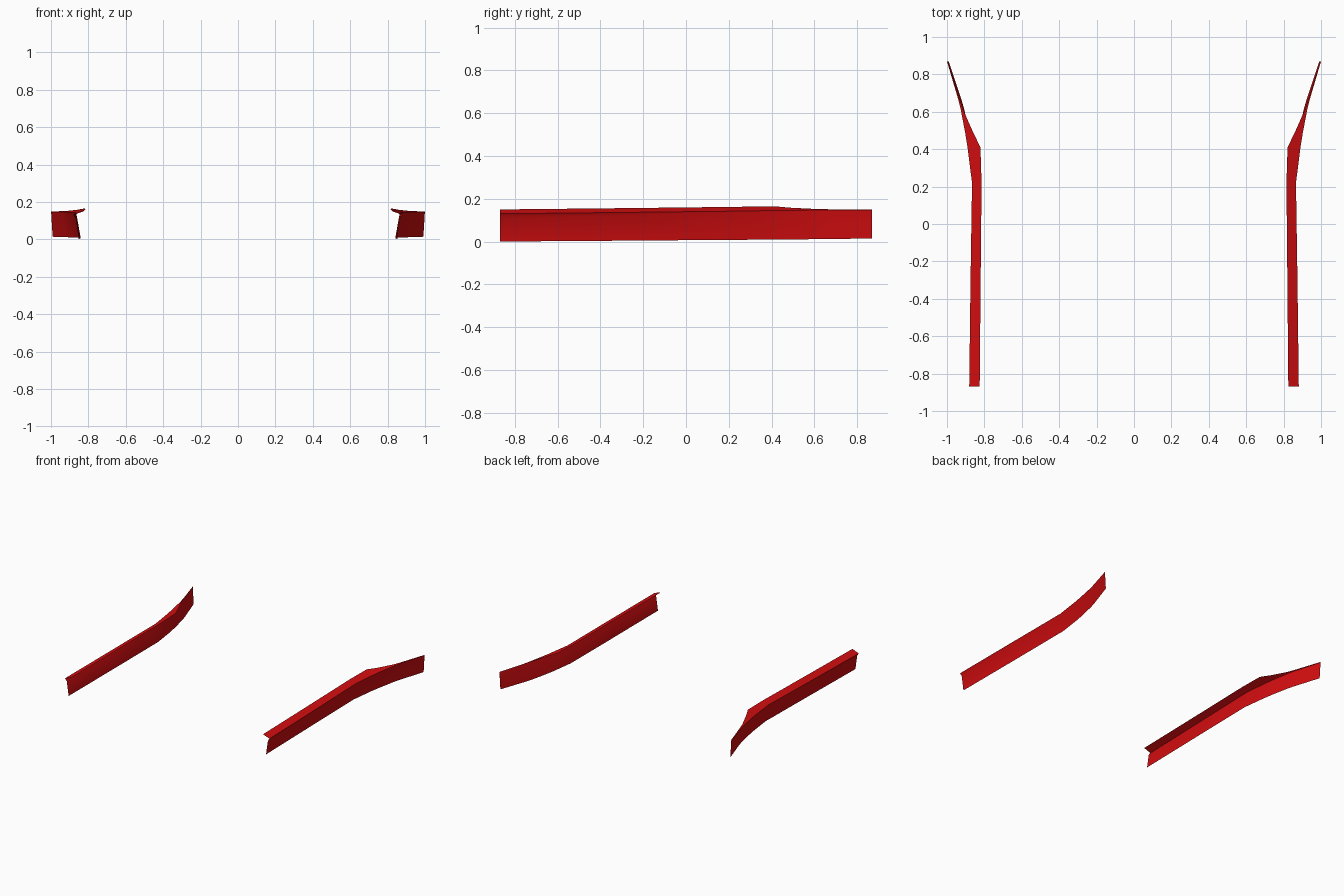
import bpy
import bmesh

cube = bpy.data.objects.get("Cube")
if cube:
    bpy.data.objects.remove(cube, do_unlink=True)

red = bpy.data.materials.new("red paint")
red.use_nodes = True
color = (0.64, 0.004, 0.005, 1)
red.diffuse_color = color
red.node_tree.nodes["Principled BSDF"].inputs["Base Color"].default_value = color

# Cross-sections along the skirt: y, then (x, z) of the flange tip,
# outer lip, neck under the lip and bottom edge
SECTIONS = [
    (-0.87, (0.825, 0.150), (0.881, 0.130), (0.867, 0.111), (0.851, 0.000)),
    (-0.30, (0.820, 0.156), (0.874, 0.136), (0.865, 0.122), (0.845, 0.004)),
    (0.22, (0.815, 0.162), (0.866, 0.142), (0.864, 0.136), (0.841, 0.008)),
    (0.41, (0.821, 0.165), (0.890, 0.145), (0.888, 0.140), (0.866, 0.009)),
    (0.49, (0.860, 0.158), (0.903, 0.146), (0.901, 0.141), (0.881, 0.010)),
    (0.61, (0.913, 0.152), (0.926, 0.147), (0.925, 0.143), (0.907, 0.011)),
    (0.66, (0.930, 0.151), (0.938, 0.147), (0.937, 0.143), (0.921, 0.012)),
    (0.87, (0.997, 0.149), (1.000, 0.147), (0.999, 0.143), (0.991, 0.014)),
]


def make_skirt(name, side):
    bm = bmesh.new()
    rows = [[bm.verts.new((side * x, y, z)) for x, z in pts]
            for y, *pts in SECTIONS]
    for a, b in zip(rows, rows[1:]):
        for i in range(len(a) - 1):
            quad = [a[i], a[i + 1], b[i + 1], b[i]]
            # Outer faces point up and away from the centre
            bm.faces.new(quad if side > 0 else quad[::-1])
    mesh = bpy.data.meshes.new(name)
    bm.to_mesh(mesh)
    bm.free()
    mesh.materials.append(red)
    obj = bpy.data.objects.new(name, mesh)
    bpy.context.collection.objects.link(obj)
    bpy.ops.object.select_all(action='DESELECT')
    obj.select_set(True)
    bpy.context.view_layer.objects.active = obj
    bpy.ops.object.shade_smooth_by_angle(angle=0.5)


make_skirt("left_side_skirt", 1)
make_skirt("right_side_skirt", -1)
